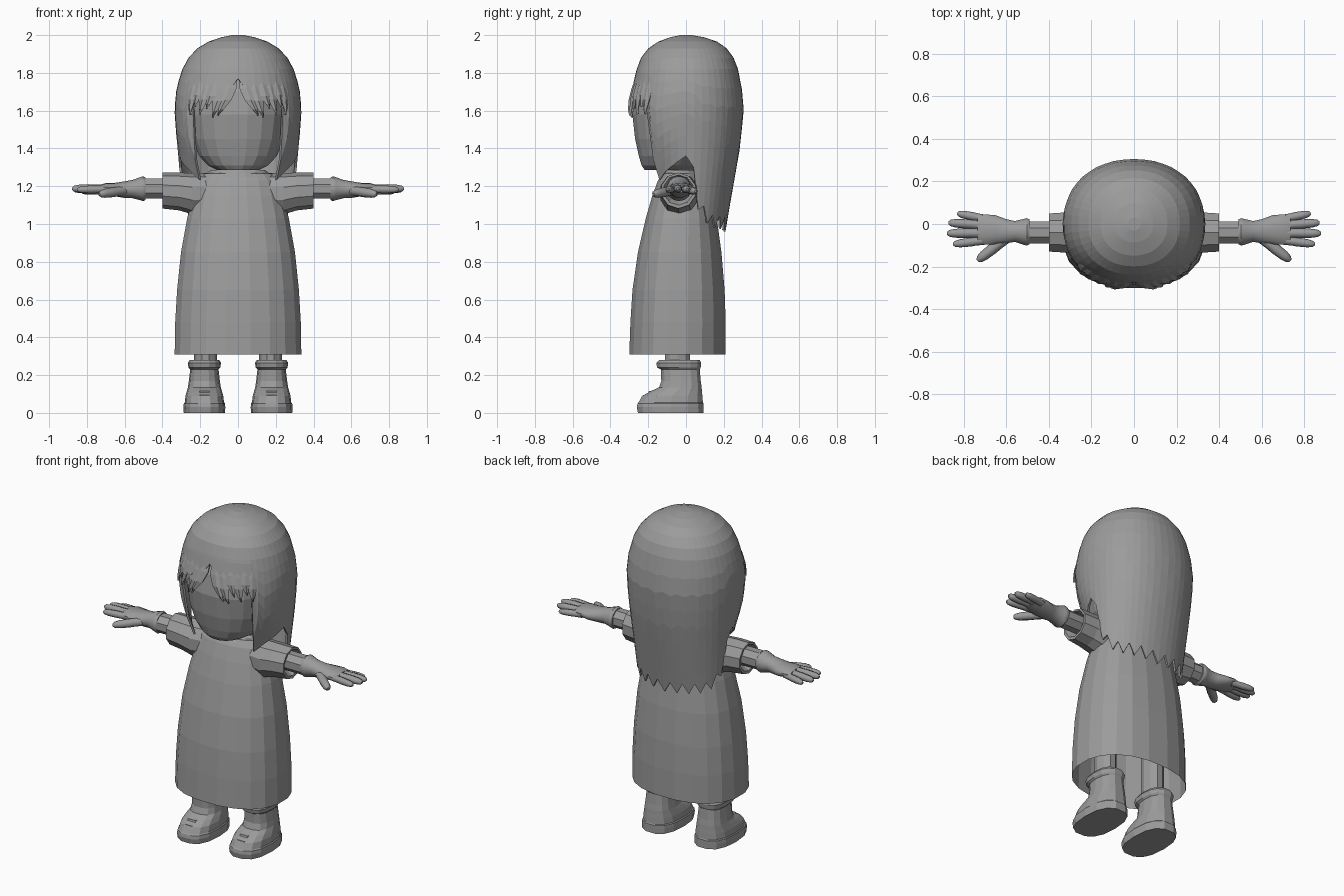
import bpy, bmesh
from math import sin, cos, pi, radians, copysign
from mathutils import Vector

if "Cube" in bpy.data.objects:
    bpy.data.objects.remove(bpy.data.objects["Cube"])

GREY = bpy.data.materials.new("dark_grey")
GREY.diffuse_color = (.33, .33, .33, 1)
GREY.use_nodes = True
GREY.node_tree.nodes["Principled BSDF"].inputs["Base Color"].default_value = GREY.diffuse_color


def make(name, rows, closed=True, cap=(True, True), mirror=False, smooth=None, solid=0):
    """Skin a list of point rows into one object."""
    bm = bmesh.new()
    vs = [[bm.verts.new(p) for p in r] for r in rows]
    n = len(vs[0])
    for a, b in zip(vs, vs[1:]):
        for i in range(n if closed else n - 1):
            j = (i + 1) % n
            bm.faces.new((a[i], a[j], b[j], b[i]))
    if cap[0]:
        bm.faces.new(vs[0][::-1])
    if cap[1]:
        bm.faces.new(vs[-1])
    bmesh.ops.recalc_face_normals(bm, faces=bm.faces)
    me = bpy.data.meshes.new(name)
    bm.to_mesh(me)
    bm.free()
    me.materials.append(GREY)
    ob = bpy.data.objects.new(name, me)
    bpy.context.collection.objects.link(ob)
    if solid:
        m = ob.modifiers.new("thickness", 'SOLIDIFY')
        m.thickness, m.offset = solid, -1
    if mirror:
        m = ob.modifiers.new("mirror", 'MIRROR')
        m.use_mirror_merge = False
    if smooth:
        bpy.ops.object.select_all(action='DESELECT')
        ob.select_set(True)
        bpy.context.view_layer.objects.active = ob
        bpy.ops.object.shade_smooth_by_angle(angle=radians(smooth))
    return ob


def zring(z, hw, yf, yb, n=16, cx=0, e=1.0):
    """Horizontal oval: half width, front y, back y, squareness."""
    f = lambda v: copysign(abs(v) ** e, v)
    return [(cx + hw * f(sin(2 * pi * (i + .5) / n)),
             (yf + yb) / 2 - (yb - yf) / 2 * f(cos(2 * pi * (i + .5) / n)), z) for i in range(n)]


def xring(x, cy, cz, ry, rz, n=10):
    return [(x, cy + ry * cos(2 * pi * (i + .5) / n), cz + rz * sin(2 * pi * (i + .5) / n)) for i in range(n)]


def interp(table, x):
    for a, b in zip(table, table[1:]):
        if x <= b[0]:
            t = max(0, (x - a[0]) / (b[0] - a[0]))
            return [p + (q - p) * t for p, q in zip(a[1:], b[1:])]
    return list(table[-1][1:])


# dress (open at the hem)
make("dress", [zring(*r, n=20, e=.87) for r in (
    (.31, .339, -.303, .213), (.48, .336, -.297, .213), (.65, .326, -.286, .207), (.85, .305, -.257, .19),
    (1.03, .272, -.215, .165), (1.15, .24, -.18, .14), (1.23, .215, -.15, .10),
    (1.268, .18, -.125, .06), (1.28, .08, -.09, .03))], cap=(False, True))
make("collar", [zring(*r, n=14) for r in (
    (1.25, .19, -.145, .09), (1.285, .145, -.115, .06), (1.275, .09, -.09, .04))], cap=(False, False))
make("neck", [zring(z, .07, -.1, .04, 10) for z in (1.22, 1.36)])

# sleeves and arms
make("sleeve", [xring(*r) for r in (
    (.14, -.03, 1.165, .10, .105), (.24, -.035, 1.16, .105, .11), (.31, -.04, 1.172, .10, .10),
    (.40, -.04, 1.177, .094, .095), (.40, -.04, 1.18, .08, .08), (.35, -.04, 1.185, .056, .056))], mirror=True)
make("arm", [xring(x, -.04, 1.187, .057, .057, 8) for x in (.33, .52)], mirror=True)

# gloved hand: cuff, palm, fingers
make("hand", [xring(*r, n=14) for r in (
    (.49, -.037, 1.187, .06, .06), (.503, -.037, 1.187, .066, .066), (.52, -.037, 1.187, .062, .06),
    (.56, -.035, 1.185, .05, .048), (.60, -.034, 1.182, .058, .044), (.65, -.027, 1.182, .07, .036),
    (.70, -.026, 1.187, .073, .029), (.735, -.026, 1.187, .066, .02))], mirror=True, smooth=40)


def finger(name, a, b, r):
    a, b = Vector(a), Vector(b)
    d = (b - a).normalized()
    side = d.cross(Vector((0, 0, 1))).normalized()
    up = side.cross(d)
    rows = []
    for t, k in ((0, 1), (.35, .95), (.5, 1), (.8, .9), (.94, .68), (1, .3)):
        c = a.lerp(b, t)
        rows.append([c + (side * cos(i * pi / 4) + up * sin(i * pi / 4)) * r * k for i in range(8)])
    make(name, rows, mirror=True, smooth=50)


finger("little_finger", (.69, .022, 1.178), (.83, .05, 1.172), .02)
finger("ring_finger", (.70, -.006, 1.186), (.872, .006, 1.182), .022)
finger("middle_finger", (.70, -.042, 1.188), (.878, -.044, 1.187), .023)
finger("index_finger", (.69, -.075, 1.184), (.85, -.095, 1.182), .021)
finger("thumb", (.59, -.058, 1.178), (.735, -.172, 1.158), .026)

# legs and boots
make("leg", [zring(z, .06, -.115, .025, 10, .172) for z in (.2, .6)], mirror=True)
make("boot", [zring(*r, n=14, cx=.178, e=.8) for r in (
    (0, .109, -.258, .097), (.03, .111, -.264, .097), (.05, .109, -.26, .097), (.055, .104, -.255, .093),
    (.09, .1, -.235, .09), (.115, .093, -.19, .087), (.135, .087, -.145, .085), (.17, .082, -.133, .08),
    (.23, .075, -.135, .075), (.24, .084, -.155, .08), (.265, .088, -.16, .083),
    (.28, .078, -.145, .075), (.28, .06, -.12, .04))], mirror=True)
for k in range(2):
    z, y = .086 + .022 * k, -.222 + .03 * k
    make("boot_lace", [[(x, y - .008, z), (x, y + .02, z), (x, y + .02, z + .009), (x, y - .004, z + .009)]
                       for x in (.152, .204)], mirror=True)

# face and head
make("head", [zring(*r, n=20, e=.9) for r in (
    (1.285, .11, -.22, .05), (1.31, .16, -.237, .1), (1.36, .208, -.252, .15), (1.45, .245, -.272, .2),
    (1.58, .265, -.287, .22), (1.70, .265, -.27, .23), (1.83, .22, -.20, .19), (1.92, .12, -.1, .1))])

# hair volume: z, half width, front depth, back depth
VOLUME = [(.9, .28, .25, .20), (1.0, .288, .25, .215), (1.2, .305, .265, .25), (1.4, .322, .28, .285),
          (1.6, .336, .306, .306), (1.7, .328, .29, .298), (1.8, .304, .266, .282), (1.87, .27, .245, .258),
          (1.92, .23, .212, .228), (1.96, .17, .16, .178), (1.985, .105, .1, .115), (2.0, .03, .03, .03)]
# hem height around the head, degrees from the front
HEM = [(0, 1.77), (8, 1.70), (20, 1.67), (47, 1.65), (55, 1.2), (66, 1.27), (90, 1.36),
       (97, 1.28), (106, 1.09), (125, 1.02), (180, .995)]


def hair_point(deg, z, out=0):
    hw, f, b = interp(VOLUME, z)
    a = radians(deg)
    tuck = 1
    if abs(deg) < 95 and z < 1.48:       # side locks close in towards the chin
        tuck -= .28 * ((1.48 - z) / .28) ** 1.3 * min(1, (95 - abs(deg)) / 35)
    x = (hw + out) * copysign(abs(sin(a)) ** .93, sin(a)) * tuck
    c = copysign(abs(cos(a)) ** .93, cos(a))
    return (x, -c * ((f if c > 0 else b) + out), z)


N = 48
columns = []
for i in range(N):
    deg = i * 360 / N - 180
    hem = interp(HEM, abs(deg))[0]
    if abs(deg) > 97:
        hem += .03 if i % 2 else -.035
    zs = [2.0, 1.988, 1.965, 1.93, 1.88, 1.82]
    zs += [1.82 + (hem - 1.82) * k / 8 for k in range(1, 9)]
    columns.append([hair_point(deg, z) for z in zs])
make("hair", list(zip(*columns)), cap=(True, False), solid=.012)

# fringe strands emerging from the hair: root angle, tip angle, tip height
for k, (root, tip, low) in enumerate(((6, 17, 1.575), (14, 22, 1.565), (22, 28, 1.61), (30, 35, 1.58),
                                      (38, 41, 1.62), (46, 47, 1.58))):
    rows = []
    for t, w in ((0, 5), (.3, 6), (.6, 5), (.85, 2.2), (1, .2)):
        z = 1.78 + (low - 1.78) * t
        d = root + (tip - root) * t * t
        lift = -.012 + .016 * min(1, t / .5)
        rows.append([hair_point(d + s * w, z, lift + (.007 if s == 0 else 0)) for s in (-1, 0, 1)])
    make("fringe_strand_%d" % k, rows, closed=False, cap=(False, False), mirror=True, solid=.008)
